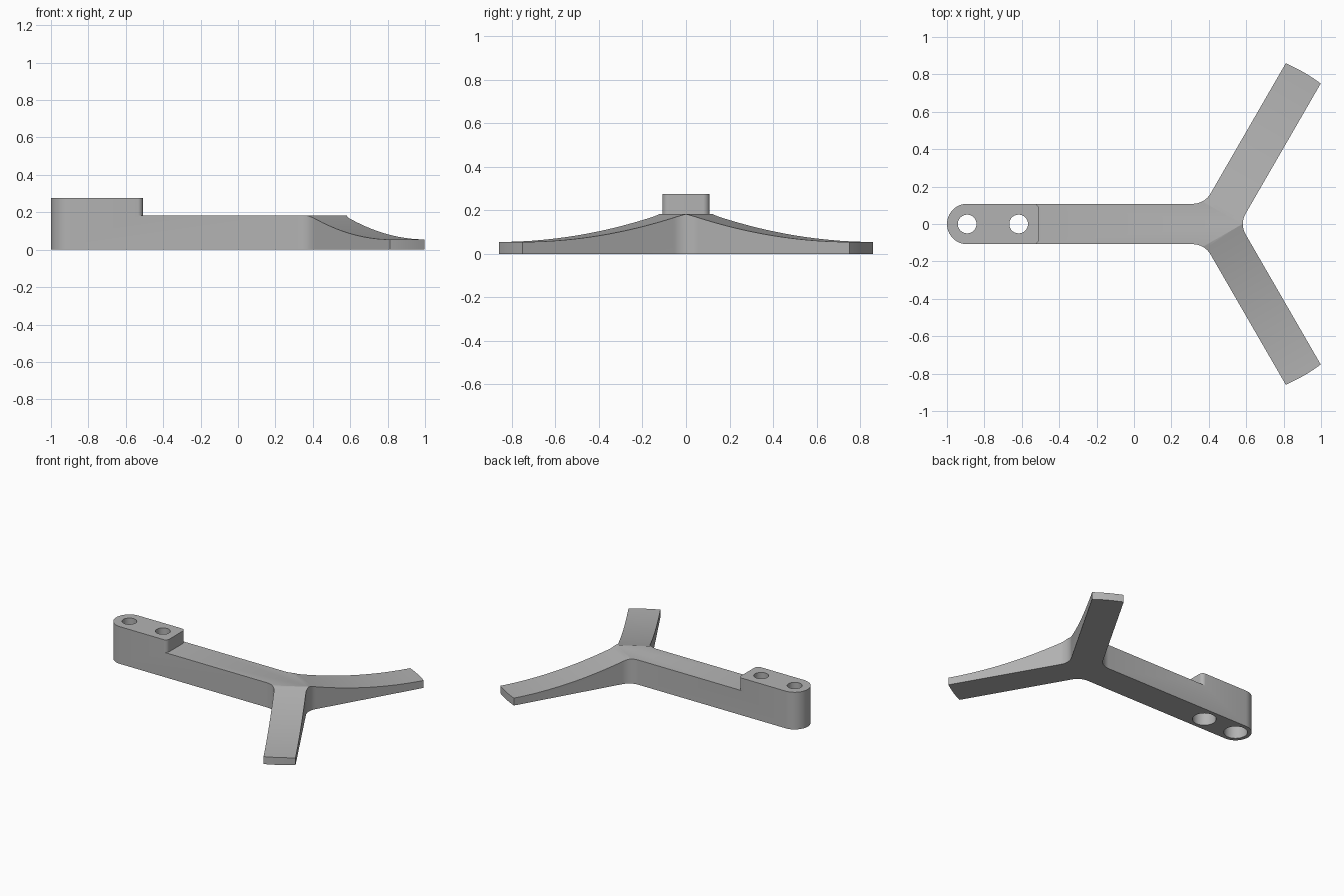
import bpy, bmesh, math
from mathutils import Vector, Matrix

if "Cube" in bpy.data.objects:
    bpy.data.objects.remove(bpy.data.objects["Cube"])

HALF = 0.108       # half width of every arm
HUB = 0.44         # x of the point where the arms meet
REACH = 0.936      # radius of the arm tips about the hub
DECK, PAD = 0.183, 0.276
TIP = 0.055
START = 0.07       # distance from the hub where the arms begin to drop

grey = bpy.data.materials.new("plain_grey")
grey.use_nodes = True
colour = (0.45, 0.45, 0.45, 1)
grey.diffuse_color = colour
grey.node_tree.nodes["Principled BSDF"].inputs["Base Color"].default_value = colour


def rounded(corners, steps=14):
    """Outline from (x, y, radius) corners, each filleted by its radius."""
    out = []
    for i, (x, y, r) in enumerate(corners):
        p = Vector((x, y))
        if not r:
            out.append(p)
            continue
        a = (Vector(corners[i - 1][:2]) - p).normalized()
        b = (Vector(corners[(i + 1) % len(corners)][:2]) - p).normalized()
        half = a.angle(b) / 2
        centre = p + (a + b).normalized() * r / math.sin(half)
        u = p + a * r / math.tan(half) - centre
        v = p + b * r / math.tan(half) - centre
        sweep = u.angle_signed(v)
        for k in range(steps + 1):
            out.append(centre + Matrix.Rotation(-sweep * k / steps, 2) @ u)
    return out


def prism(name, outline, low, high, matrix=Matrix()):
    """Extrude a flat outline from low to high."""
    bm = bmesh.new()
    verts = [bm.verts.new((p[0], p[1], low)) for p in outline]
    bmesh.ops.remove_doubles(bm, verts=verts, dist=1e-5)
    face = bm.faces.new(list(bm.verts))
    top = bmesh.ops.extrude_face_region(bm, geom=[face])["geom"]
    moved = [g for g in top if isinstance(g, bmesh.types.BMVert)]
    bmesh.ops.translate(bm, verts=moved, vec=(0, 0, high - low))
    bm.transform(matrix)
    bmesh.ops.recalc_face_normals(bm, faces=bm.faces)
    mesh = bpy.data.meshes.new(name)
    bm.to_mesh(mesh)
    bm.free()
    obj = bpy.data.objects.new(name, mesh)
    bpy.context.collection.objects.link(obj)
    mesh.materials.append(grey)
    return obj


def circle(x, r, count=48):
    return [(x + r * math.cos(math.tau * i / count), r * math.sin(math.tau * i / count))
            for i in range(count)]


# Y-shaped outline: rounded mount end, filleted crotches, arced arm tips
def arm_tip(side):
    spread = math.asin(HALF / REACH)
    angles = [side * math.pi / 3 + spread * (k / 4 - 1) for k in range(9)]
    return [(HUB + REACH * math.cos(a), REACH * math.sin(a), 0) for a in angles]


inner = HUB + HALF / math.sin(math.pi / 3)
outer = HUB - HALF * math.tan(math.pi / 6)
corners = [(-1, HALF, HALF), (-1, -HALF, HALF), (outer, -HALF, 0.11)]
corners += arm_tip(-1) + [(inner, 0, 0.11)] + arm_tip(1) + [(outer, HALF, 0.11)]
bracket = prism("bracket", rounded(corners), 0, PAD)

# Lower deck, leaving the raised pad with its rounded corners
edge, back, side = -0.508, -0.7, HALF + 0.0005
deck = [(1.2, -1, 0), (1.2, 1, 0), (back, 1, 0), (back, side, 0), (edge, side, 0.03),
        (edge, -side, 0.03), (back, -side, 0), (back, -1, 0)]
cutters = [prism("deck_cutter", rounded(deck), DECK, 0.5)]

# Concave sweep along the top of each arm
profile = []
for k in range(-1, 25):
    t = k / 24
    profile.append((START + (REACH - START) * t, TIP + (DECK - TIP) * (1 - t) ** 2))
profile += [(1.2, TIP), (1.2, 0.5), (profile[0][0], 0.5)]
for name, turn in (("left_arm_cutter", math.pi / 3), ("right_arm_cutter", -math.pi / 3)):
    place = (Matrix.Translation((HUB, 0, 0)) @ Matrix.Rotation(turn, 4, "Z")
             @ Matrix.Rotation(math.pi / 2, 4, "X"))
    cutters.append(prism(name, profile, -0.2, 0.2, place))

# Screw holes, counterbored from below
for x in (HALF - 1, -0.617):
    cutters.append(prism("counterbore_cutter", circle(x, 0.08), -0.1, 0.18))
    cutters.append(prism("hole_cutter", circle(x, 0.05), -0.2, 0.5))

bpy.ops.object.select_all(action="DESELECT")
bpy.context.view_layer.objects.active = bracket
bracket.select_set(True)
for cutter in cutters:
    cutter.hide_render = True
    mod = bracket.modifiers.new(cutter.name, "BOOLEAN")
    mod.operation, mod.solver, mod.object = "DIFFERENCE", "EXACT", cutter
    bpy.ops.object.modifier_apply(modifier=mod.name)
    bpy.data.objects.remove(cutter)

bpy.ops.object.shade_smooth_by_angle(angle=math.radians(25))
